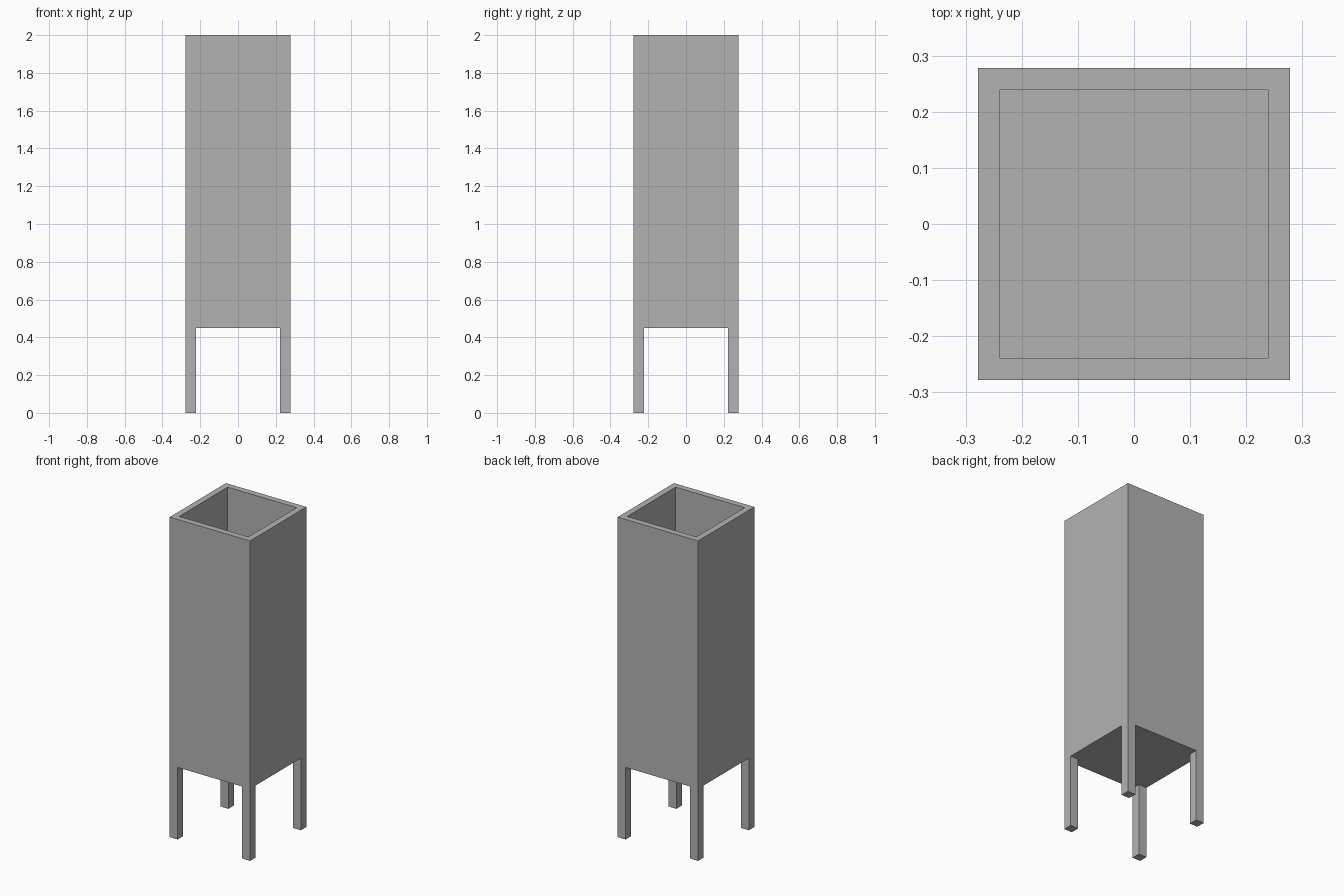
import bpy
import bmesh
from mathutils import Matrix, Vector

cube = bpy.data.objects.get("Cube")
if cube:
    bpy.data.objects.remove(cube, do_unlink=True)

HALF = 0.278      # half the outer width
WALL = 0.055      # wall, floor and leg thickness
LEG_TOP = 0.45
TOP = 2.0

grey = bpy.data.materials.new("plain grey")
grey.use_nodes = True
colour = (0.45, 0.45, 0.45, 1)
grey.diffuse_color = colour
grey.node_tree.nodes["Principled BSDF"].inputs["Base Color"].default_value = colour


def add_box(bm, low, high):
    low, high = Vector(low), Vector(high)
    matrix = Matrix.Translation((low + high) / 2) @ Matrix.Diagonal((*(high - low), 1))
    return bmesh.ops.create_cube(bm, size=1, matrix=matrix)["verts"]


def finish(bm, name):
    mesh = bpy.data.meshes.new(name)
    bm.to_mesh(mesh)
    bm.free()
    mesh.materials.append(grey)
    obj = bpy.data.objects.new(name, mesh)
    bpy.context.collection.objects.link(obj)
    return obj


# Open-topped planter box: inset the top face and sink it to form the cavity
bm = bmesh.new()
add_box(bm, (-HALF, -HALF, LEG_TOP), (HALF, HALF, TOP))
bm.normal_update()
top = max(bm.faces, key=lambda f: f.calc_center_median().z)
bmesh.ops.inset_region(bm, faces=[top], thickness=WALL)
inner = bmesh.ops.extrude_discrete_faces(bm, faces=[top])["faces"][0]
bmesh.ops.translate(bm, verts=inner.verts, vec=(0, 0, LEG_TOP + WALL - TOP))
bmesh.ops.recalc_face_normals(bm, faces=bm.faces)
finish(bm, "planter_box")

# Square legs flush with the outer corners
for side, sx in (("left", 1), ("right", -1)):
    for end, sy in (("front", -1), ("back", 1)):
        bm = bmesh.new()
        c = HALF - WALL / 2
        h = WALL / 2
        add_box(bm, (sx * c - h, sy * c - h, 0), (sx * c + h, sy * c + h, LEG_TOP))
        finish(bm, f"{end}_{side}_leg")
